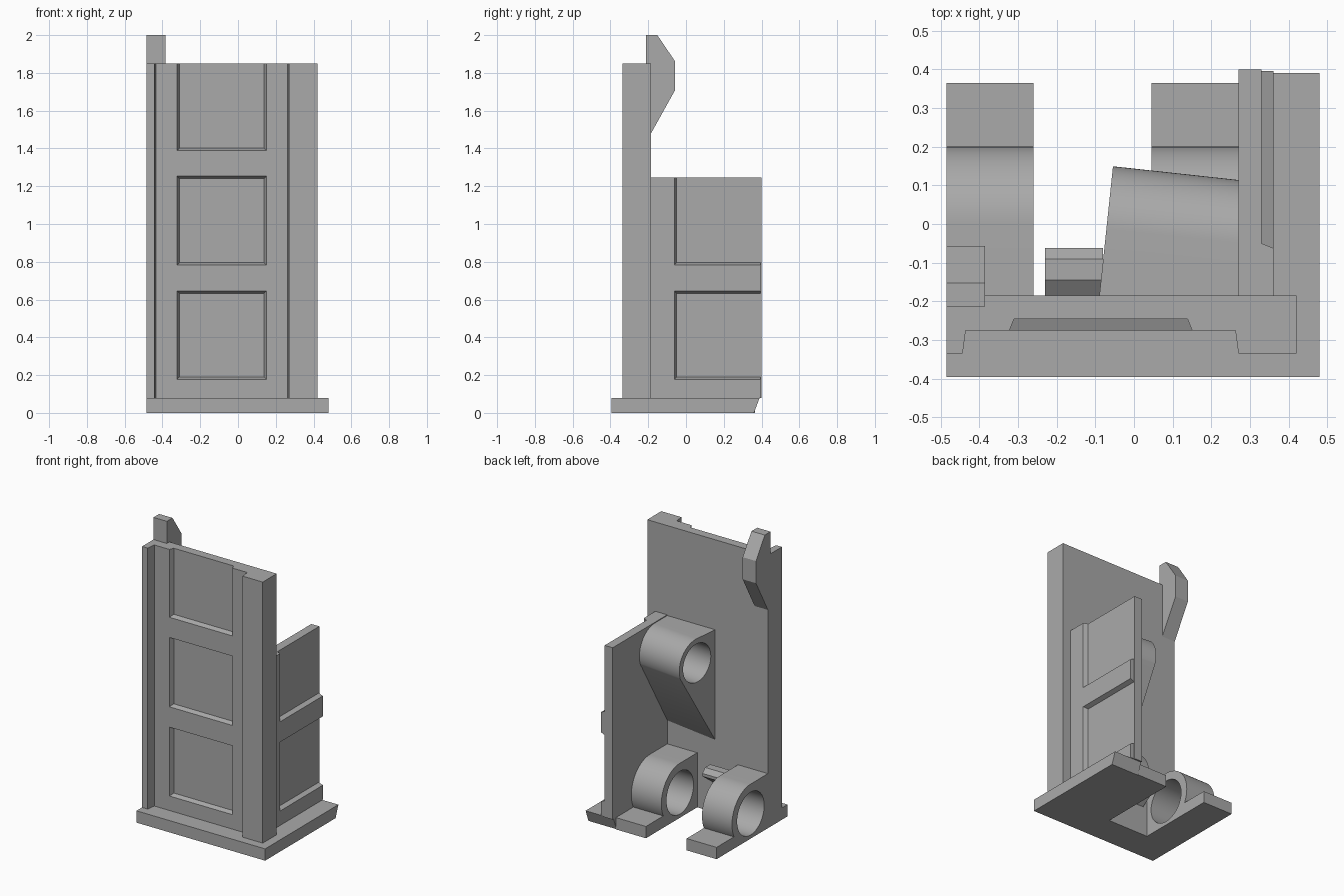
import bpy, bmesh, math
from mathutils import Matrix

if "Cube" in bpy.data.objects:
    bpy.data.objects.remove(bpy.data.objects["Cube"])

grey = bpy.data.materials.new("plain grey")
grey.use_nodes = True
COLOUR = (0.4, 0.4, 0.4, 1)
grey.diffuse_color = COLOUR
grey.node_tree.nodes["Principled BSDF"].inputs["Base Color"].default_value = COLOUR


def prism(name, profile, axis, lo, hi):
    """Extrude a 2D profile: axis x uses (y, z), y uses (x, z), z uses (x, y)."""
    place = {"x": lambda a, b, t: (t, a, b),
             "y": lambda a, b, t: (a, t, b),
             "z": lambda a, b, t: (a, b, t)}[axis]
    bm = bmesh.new()
    ends = [[bm.verts.new(place(a, b, t)) for a, b in profile] for t in (lo, hi)]
    n = len(profile)
    bm.faces.new(ends[0])
    bm.faces.new(ends[1])
    for i in range(n):
        j = (i + 1) % n
        bm.faces.new((ends[0][i], ends[0][j], ends[1][j], ends[1][i]))
    bmesh.ops.recalc_face_normals(bm, faces=bm.faces)
    mesh = bpy.data.meshes.new(name)
    bm.to_mesh(mesh)
    bm.free()
    mesh.materials.append(grey)
    obj = bpy.data.objects.new(name, mesh)
    bpy.context.collection.objects.link(obj)
    return obj


def box(name, x, y, z):
    return prism(name, [(x[0], y[0]), (x[1], y[0]), (x[1], y[1]), (x[0], y[1])], "z", *z)


def arc(cy, cz, r, start, end, steps=32):
    angles = [math.radians(start + (end - start) * i / steps) for i in range(steps + 1)]
    return [(cy + r * math.cos(a), cz + r * math.sin(a)) for a in angles]


def bore(obj, cy, cz, r, lo, hi, turn=None):
    """Cut a round hole along x."""
    cutter = prism(obj.name + "_cutter", arc(cy, cz, r, 0, 352.5, 47), "x", lo, hi)
    if turn:
        cutter.data.transform(turn)
    cutter.hide_render = True
    mod = obj.modifiers.new("hole", "BOOLEAN")
    mod.object = cutter
    mod.solver = "EXACT"
    bpy.ops.object.select_all(action="DESELECT")
    bpy.context.view_layer.objects.active = obj
    obj.select_set(True)
    bpy.ops.object.modifier_apply(modifier=mod.name)
    bpy.ops.object.shade_smooth_by_angle(angle=math.radians(30))
    bpy.data.objects.remove(cutter)


WALL = -0.185   # back of the front wall
LEFT, RIGHT = -0.485, 0.42

# Base: front strip and the side strip with a sloped rear end
box("base_front", (LEFT, 0.48), (-0.395, WALL), (0, 0.08))
prism("base_side", [(WALL, 0), (0.36, 0), (0.39, 0.08), (WALL, 0.08)], "x", 0.27, 0.48)

# Front wall, corner pillar and edge strip
box("front_wall", (LEFT, RIGHT), (-0.245, WALL), (0.08, 1.85))
prism("corner_pillar", [(0.27, -0.335), (RIGHT, -0.335), (RIGHT, WALL),
                        (0.262, WALL), (0.262, -0.275)], "z", 0.08, 1.85)
prism("edge_strip", [(LEFT, -0.335), (-0.443, -0.335), (-0.435, -0.275),
                     (-0.435, WALL), (LEFT, WALL)], "z", 0.08, 1.85)

# Front panel frame with sloped inner edges
SLOPE = 0.012
prism("front_stile_right", [(-0.44, -0.275), (-0.322, -0.275),
                            (-0.322 + SLOPE, -0.245), (-0.44, -0.245)], "z", 0.08, 1.85)
prism("front_stile_left", [(0.265, -0.275), (0.15, -0.275),
                           (0.15 - SLOPE, -0.245), (0.265, -0.245)], "z", 0.08, 1.85)
RAILS = [(0.08, 0.178), (0.645, 0.783), (1.253, 1.39)]
for i, (low, high) in enumerate(RAILS):
    foot = low if i == 0 else low - SLOPE
    prism(f"front_rail_{i + 1}", [(-0.275, low), (-0.275, high),
                                  (-0.245, high + SLOPE), (-0.245, foot)], "x", -0.4, 0.2)

# Side wall with its own panel frame, open at the back and top
box("side_wall", (0.27, 0.33), (WALL, 0.4), (0.08, 1.245))
prism("side_stile", [(0.33, WALL), (0.36, WALL), (0.36, -0.062),
                     (0.33, -0.062 + SLOPE)], "z", 0.08, 1.245)
for i, (low, high) in enumerate(RAILS[:2]):
    foot = low if i == 0 else low - SLOPE
    prism(f"side_rail_{i + 1}", [(0.36, low), (0.36, high),
                                 (0.33, high + SLOPE), (0.33, foot)], "y", -0.1, 0.395)

# Two lower hinge knuckles standing on foot plates
for name, lo, hi in (("right", LEFT, -0.26), ("left", 0.045, 0.27)):
    # Rounded body and its flat foot share one outline
    body = [(WALL, 0), (0.365, 0), (0.365, 0.08)]
    body += arc(0, 0.17, 0.2, -26.7, 90) + [(WALL, 0.37)]
    knuckle = prism(f"lower_knuckle_{name}", body, "x", lo, hi)
    bore(knuckle, 0, 0.17, 0.145, lo - 0.1, hi + (0.1 if name == "right" else -0.002))

# Upper knuckle: a slightly turned barrel blending down into the wall
turn = (Matrix.Translation((-0.07, 0, 0)) @ Matrix.Rotation(math.radians(-6), 4, "Z"))
CY, CZ, R = -0.015, 1.075, 0.165
body = [(-0.2, 0.47)] + arc(CY, CZ, R, -20, 90) + [(-0.2, CZ + R)]
upper = prism("upper_knuckle", body, "x", 0, 0.36)
upper.data.transform(turn)
for v in upper.data.vertices:      # trim flush inside the side and front walls
    v.co.x = min(v.co.x, 0.29)
    v.co.y = max(v.co.y, -0.22)
bore(upper, CY, CZ, 0.13, -0.1, 0.33, turn)

# Locking hook above the wall and small catch between the lower knuckles
prism("top_hook", [(-0.213, 1.48), (-0.213, 2), (-0.152, 2), (-0.057, 1.86),
                   (-0.057, 1.71), (-0.185, 1.48)], "x", LEFT, -0.385)
prism("lower_catch", [(WALL, 0.2), (-0.062, 0.29), (-0.062, 0.31), (-0.09, 0.34),
                      (-0.145, 0.34), (WALL, 0.31)], "x", -0.23, -0.08)
